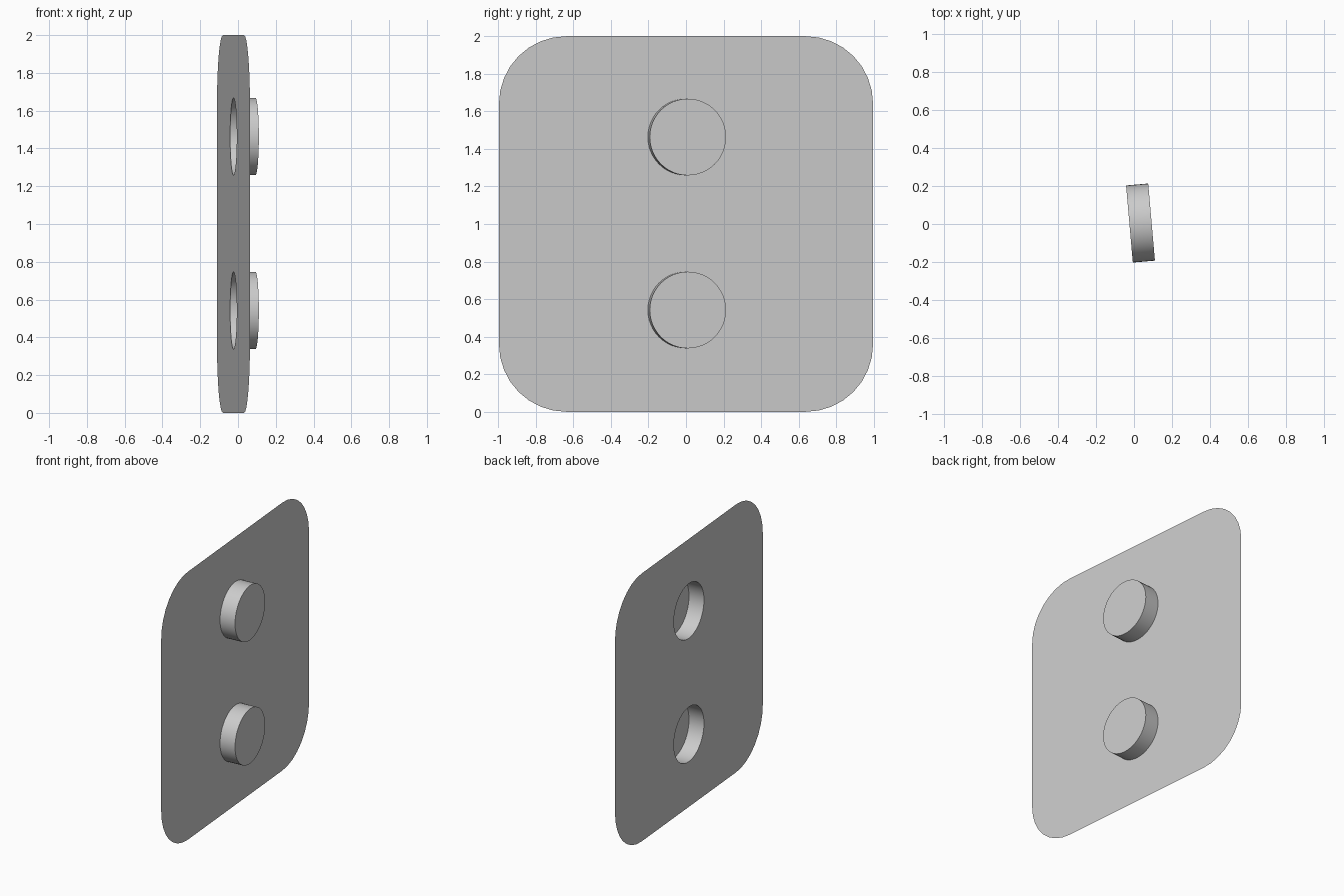
import bpy, bmesh, math
from mathutils import Vector

if "Cube" in bpy.data.objects:
    bpy.data.objects.remove(bpy.data.objects["Cube"])

CORNER, RADIUS, DEPTH = 0.36, 0.204, 0.117
HOLES = (0.542, 1.463)
SEG, CORNER_SEG = 48, 8


def arc(cy, cz, r, a0, a1, n):
    return [Vector((0, cy + r * math.cos(a0 + (a1 - a0) * i / n),
                    cz + r * math.sin(a0 + (a1 - a0) * i / n))) for i in range(n + 1)]


def loop(bm, pts):
    vs = [bm.verts.new(p) for p in pts]
    return [bm.edges.new((vs[i], vs[(i + 1) % len(vs)])) for i in range(len(vs))]


def circle(cz):
    return arc(0, cz, RADIUS, 0, 2 * math.pi, SEG)[:-1]


def finish(bm, name):
    mesh = bpy.data.meshes.new(name)
    bm.to_mesh(mesh)
    bm.free()
    ob = bpy.data.objects.new(name, mesh)
    bpy.context.collection.objects.link(ob)
    ob.location.x = -0.024
    ob.rotation_euler.z = math.radians(5)
    bpy.ops.object.select_all(action='DESELECT')
    ob.select_set(True)
    bpy.context.view_layer.objects.active = ob
    bpy.ops.object.shade_smooth_by_angle(angle=math.radians(30))


# Thin rounded square sheet with two round openings
bm = bmesh.new()
k = 1 - CORNER
outline = []
for i, (sy, sz) in enumerate(((1, 1), (-1, 1), (-1, -1), (1, -1))):
    outline += arc(sy * k, 1 + sz * k, CORNER, i * math.pi / 2, (i + 1) * math.pi / 2, CORNER_SEG)
edges = loop(bm, outline)
for z in HOLES:
    edges += loop(bm, circle(z))
bmesh.ops.triangle_fill(bm, edges=edges, use_beauty=True, normal=(1, 0, 0))
for f in bm.faces:
    f.normal_update()
    if f.normal.x < 0:
        f.normal_flip()
bmesh.ops.dissolve_limit(bm, angle_limit=0.01, verts=[], edges=bm.edges[:])
finish(bm, "plate")

# Hollow round bosses, open at the plate and capped on the outside
for name, z in zip(("lower_boss", "upper_boss"), HOLES):
    bm = bmesh.new()
    base = [bm.verts.new(p) for p in circle(z)]
    cap = [bm.verts.new(p + Vector((DEPTH, 0, 0))) for p in circle(z)]
    for i in range(SEG):
        j = (i + 1) % SEG
        bm.faces.new((base[i], base[j], cap[j], cap[i]))
    bm.faces.new(cap)
    finish(bm, name)
